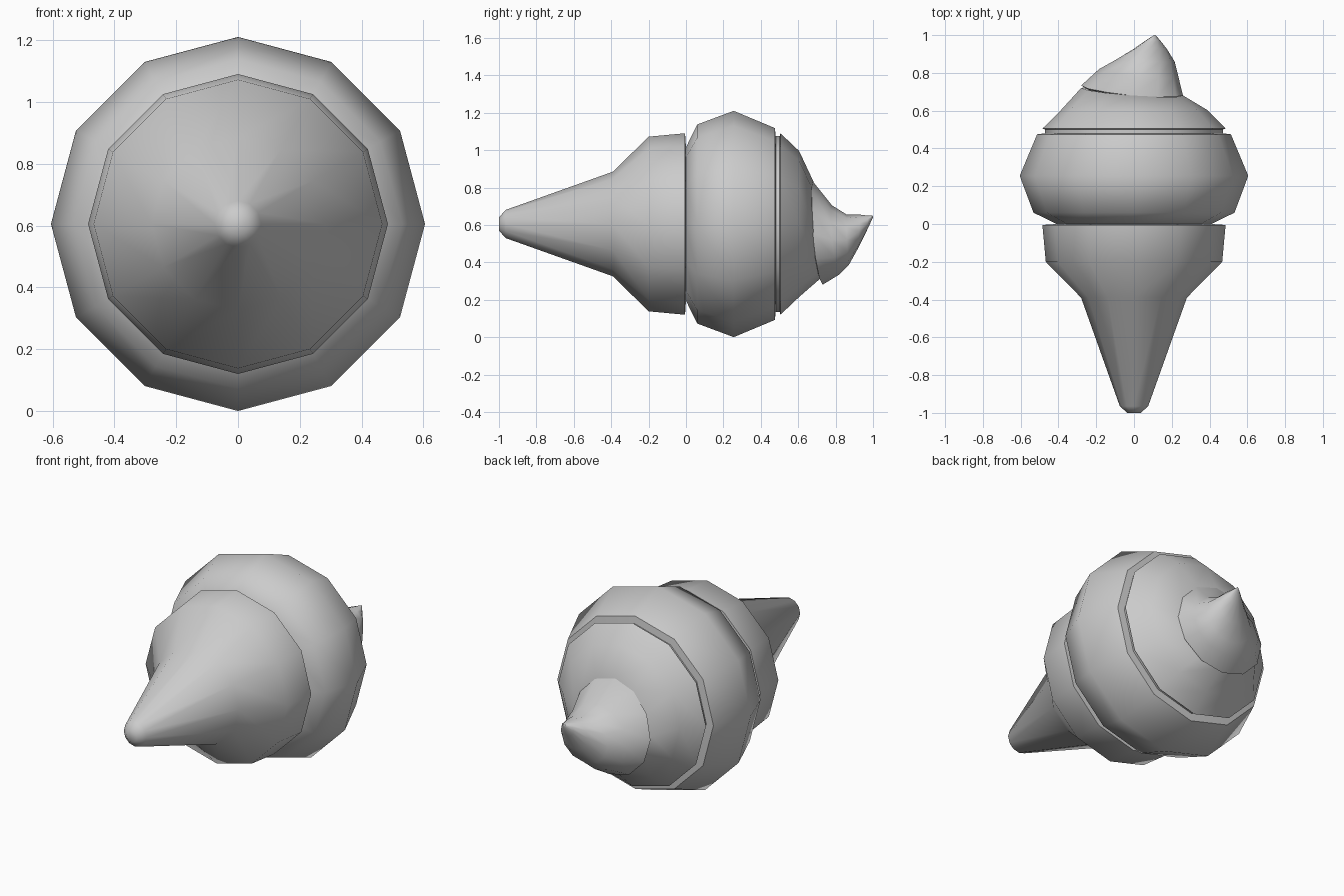
import bpy, bmesh, math

if "Cube" in bpy.data.objects:
    bpy.data.objects.remove(bpy.data.objects["Cube"])

SIDES = 12
AXIS_Z = 0.605


def loft(name, rings):
    """Skin 12-sided rings along y: (y, radius_x, radius_z, cx, cz, slope_x, slope_z)."""
    bm = bmesh.new()
    loops = []
    for ring in rings:
        y, rx, rz, cx, cz, sx, sz = ring
        loop = []
        for i in range(SIDES):
            a = 2 * math.pi * i / SIDES
            dx, dz = math.sin(a), math.cos(a)
            loop.append(bm.verts.new((cx + rx * dx, y + sx * dx + sz * dz,
                                      AXIS_Z + cz + rz * dz)))
        loops.append(loop)
    for a, b in zip(loops, loops[1:]):
        for i in range(SIDES):
            j = (i + 1) % SIDES
            bm.faces.new((a[i], a[j], b[j], b[i]))
    bm.faces.new(loops[0])
    bm.faces.new(loops[-1])
    bmesh.ops.remove_doubles(bm, verts=bm.verts, dist=0.0001)
    bmesh.ops.recalc_face_normals(bm, faces=bm.faces)
    mesh = bpy.data.meshes.new(name)
    bm.to_mesh(mesh)
    bm.free()
    obj = bpy.data.objects.new(name, mesh)
    bpy.context.collection.objects.link(obj)
    bpy.ops.object.select_all(action='DESELECT')
    obj.select_set(True)
    bpy.context.view_layer.objects.active = obj
    bpy.ops.object.shade_smooth_by_angle(angle=math.radians(50))
    return obj


def lathe(name, profile):
    return loft(name, [(y, r, r, 0, 0, 0, 0) for y, r in profile])


# Cone lying along -y with a flared cup
lathe("cone", [(-1.0, 0.035), (-0.965, 0.075), (-0.39, 0.28), (-0.2, 0.467),
               (-0.005, 0.485), (0.0, 0.41)])

# Fat lower scoop
lathe("scoop", [(0.0, 0.41), (0.06, 0.532), (0.255, 0.605),
                (0.475, 0.513), (0.48, 0.47), (0.5, 0.47)])

# Upper layer, tapering under the fold
loft("upper_layer", [
    (0.498, 0.46, 0.46, 0, 0, 0, 0),
    (0.505, 0.485, 0.485, 0, 0, 0, 0),
    (0.605, 0.385, 0.39, 0, 0, 0, 0),
    (0.70, 0.27, 0.26, -0.01, -0.03, -0.02, -0.02)])

# Drooping swirl with an off-centre curled tip
loft("swirl_tip", [
    (0.69, 0.24, 0.24, -0.01, -0.03, -0.025, -0.025),
    (0.705, 0.27, 0.275, -0.01, -0.05, -0.028, -0.025),
    (0.80, 0.21, 0.185, 0.025, -0.085, -0.02, -0.02),
    (0.865, 0.155, 0.135, 0.06, -0.085, -0.005, -0.005),
    (0.925, 0.09, 0.09, 0.085, -0.04, 0, 0.005),
    (0.97, 0.04, 0.04, 0.10, 0.005, 0, 0.003),
    (1.0, 0.004, 0.004, 0.11, 0.04, 0, 0)])
